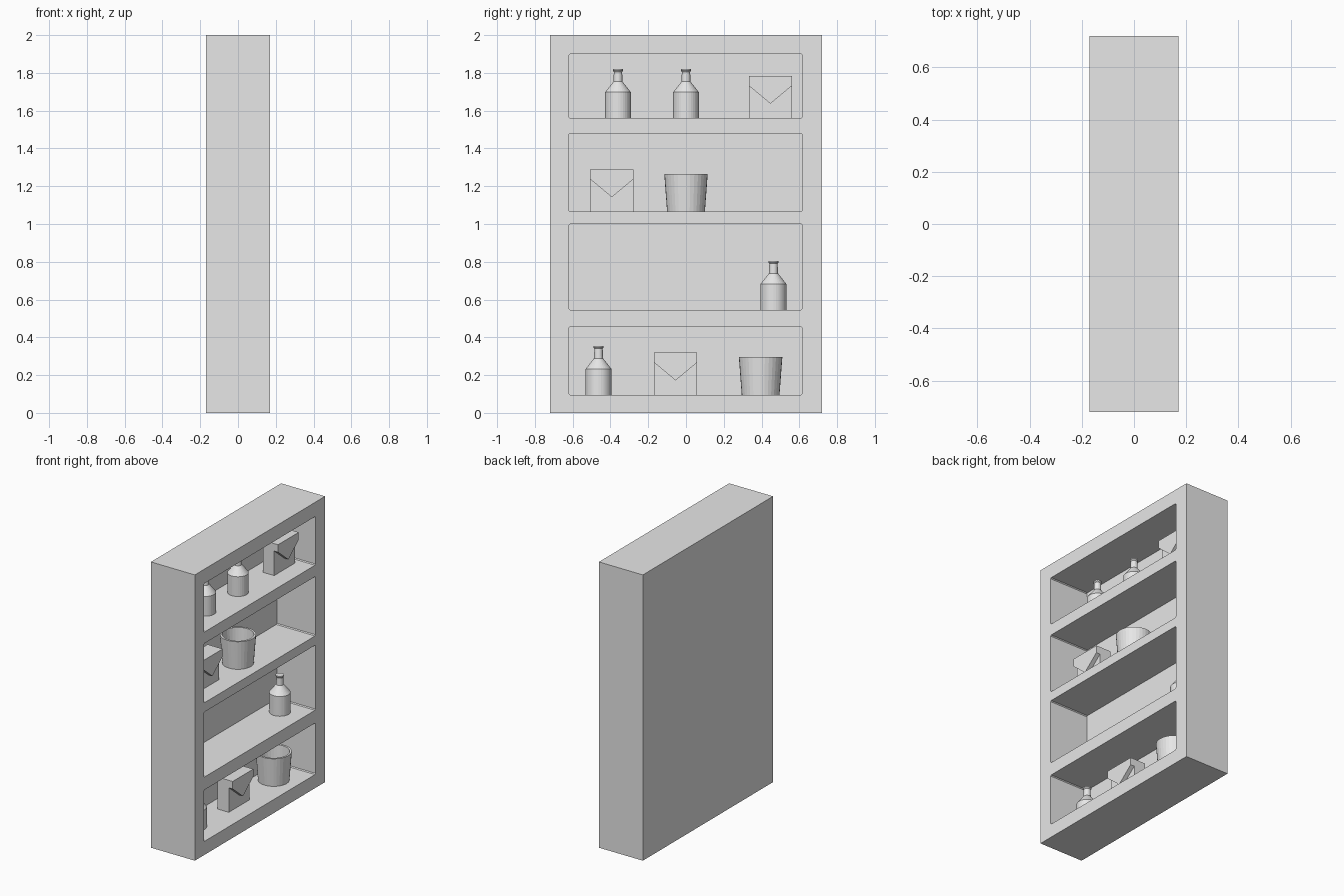
import bpy, bmesh, math

cube = bpy.data.objects.get("Cube")
if cube:
    bpy.data.objects.remove(cube, do_unlink=True)

# Single plain grey
grey = bpy.data.materials.new("light_grey")
grey.use_nodes = True
grey.diffuse_color = (0.8, 0.8, 0.8, 1)
grey.node_tree.nodes["Principled BSDF"].inputs["Base Color"].default_value = (0.8, 0.8, 0.8, 1)


def finish(name, bm, location=(0, 0, 0)):
    bmesh.ops.recalc_face_normals(bm, faces=bm.faces)
    mesh = bpy.data.meshes.new(name)
    bm.to_mesh(mesh)
    bm.free()
    mesh.materials.append(grey)
    obj = bpy.data.objects.new(name, mesh)
    obj.location = location
    bpy.context.collection.objects.link(obj)
    return obj


def prism(bm, outline, x0, x1):
    """Extrude a (y, z) outline along x."""
    face = bm.faces.new([bm.verts.new((x0, y, z)) for y, z in outline])
    new = bmesh.ops.extrude_face_region(bm, geom=[face])["geom"]
    verts = [v for v in new if isinstance(v, bmesh.types.BMVert)]
    bmesh.ops.translate(bm, verts=verts, vec=(x1 - x0, 0, 0))


def rect(y0, y1, z0, z1):
    return [(y0, z0), (y1, z0), (y1, z1), (y0, z1)]


def chamfered(y0, y1, z0, z1, c):
    return [(y0 + c, z0), (y1 - c, z0), (y1, z0 + c), (y1, z1 - c),
            (y1 - c, z1), (y0 + c, z1), (y0, z1 - c), (y0, z0 + c)]


def lathe(name, profile, location, sides=32):
    """Spin a closed (radius, z) profile that starts and ends on the axis."""
    bm = bmesh.new()
    verts = [bm.verts.new((r, 0, z)) for r, z in profile]
    edges = [bm.edges.new(pair) for pair in zip(verts, verts[1:])]
    bmesh.ops.spin(bm, geom=verts + edges, cent=(0, 0, 0), axis=(0, 0, 1),
                   angle=math.tau, steps=sides)
    bmesh.ops.remove_doubles(bm, verts=bm.verts, dist=0.0001)
    return finish(name, bm, location)


# Cabinet with four compartments open on one broad side
bm = bmesh.new()
prism(bm, rect(-0.72, 0.72, 0, 2), -0.17, 0.17)
cabinet = finish("cabinet", bm)

bm = bmesh.new()
for low, high in ((0.095, 0.455), (0.545, 1.0), (1.065, 1.48), (1.56, 1.9)):
    prism(bm, chamfered(-0.62, 0.615, low, high, 0.006), -0.13, 0.3)
cutter = finish("compartment_cutter", bm)
cutter.hide_render = True

cut = cabinet.modifiers.new("compartments", 'BOOLEAN')
cut.operation = 'DIFFERENCE'
cut.solver = 'EXACT'
cut.object = cutter
bpy.context.view_layer.objects.active = cabinet
bpy.ops.object.modifier_apply(modifier=cut.name)
bpy.data.objects.remove(cutter, do_unlink=True)


# Items standing on the shelves
def bottle(name, y, z):
    lathe(name, [(0, 0), (0.068, 0), (0.068, 0.138), (0.024, 0.194),
                 (0.022, 0.245), (0.027, 0.252), (0.027, 0.26), (0, 0.26)], (0, y, z))


def bucket(name, y, z):
    lathe(name, [(0, 0), (0.1, 0), (0.115, 0.2), (0.101, 0.2),
                 (0.088, 0.015), (0, 0.015)], (0, y, z))


def pouch(name, y, z):
    w, h = 0.114, 0.224
    bm = bmesh.new()
    prism(bm, rect(-w, w, 0, h), -0.04, 0.047)
    # Pointed front flap
    prism(bm, [(-w, h), (-w, h - 0.052), (0, h - 0.147), (w, h - 0.052), (w, h)],
          0.047, 0.077)
    finish(name, bm, (0, y, z))


bottle("bottom_bottle", -0.463, 0.095)
pouch("bottom_pouch", -0.055, 0.095)
bucket("bottom_bucket", 0.395, 0.095)
bottle("lower_bottle", 0.463, 0.545)
pouch("upper_pouch", -0.393, 1.065)
bucket("upper_bucket", 0, 1.065)
bottle("top_bottle_outer", -0.36, 1.56)
bottle("top_bottle_middle", 0, 1.56)
pouch("top_pouch", 0.447, 1.56)
